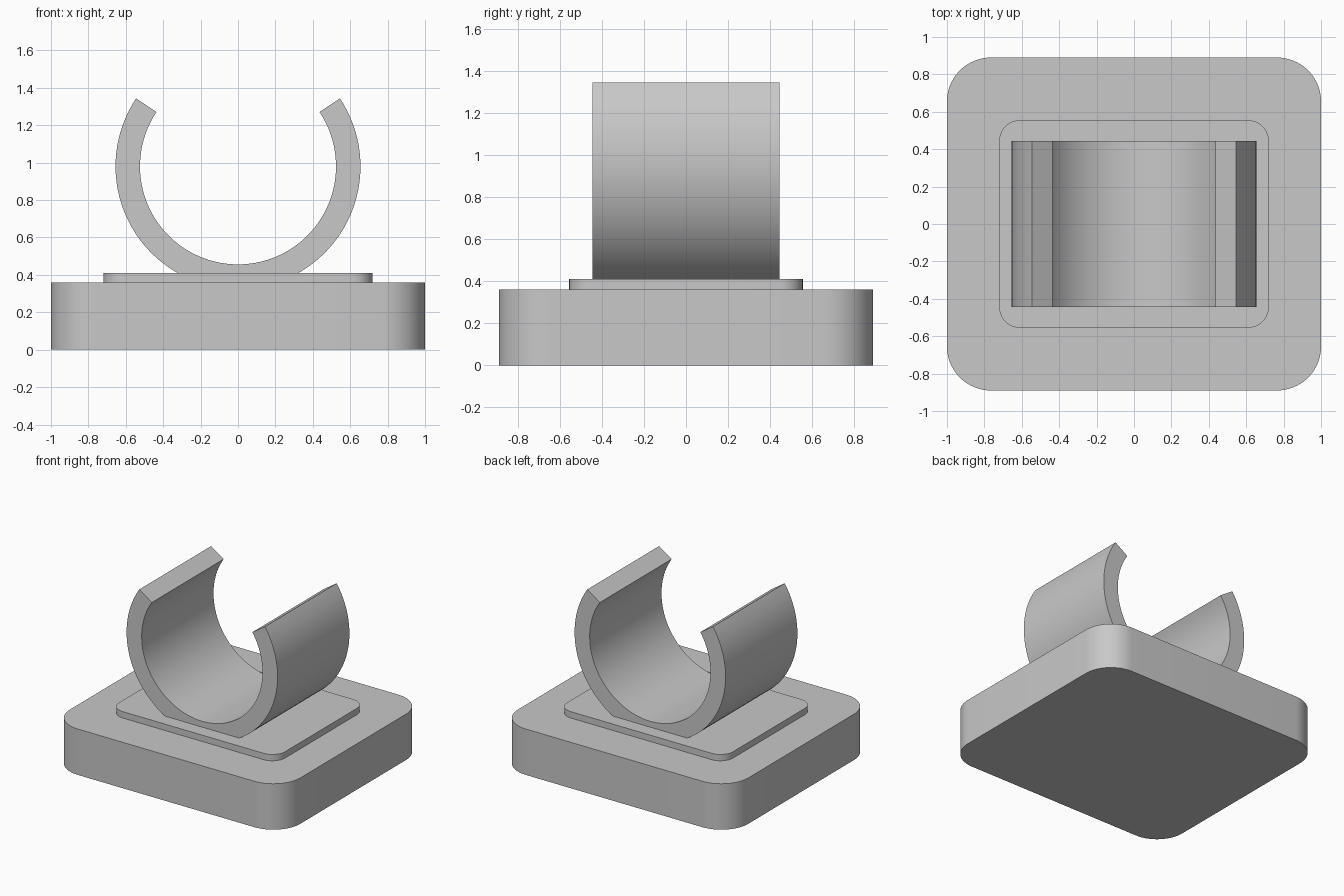
import bpy, bmesh
from math import cos, sin, pi, radians
from mathutils import Vector

cube = bpy.data.objects.get("Cube")
if cube:
    bpy.data.objects.remove(cube, do_unlink=True)

grey = bpy.data.materials.new("light grey")
grey.use_nodes = True
colour = (0.58, 0.58, 0.58, 1)
grey.diffuse_color = colour
grey.node_tree.nodes["Principled BSDF"].inputs["Base Color"].default_value = colour


def arc(cx, cy, r, start, end, steps):
    """Points along an arc, angles in degrees."""
    angles = [radians(start + (end - start) * i / steps) for i in range(steps + 1)]
    return [(cx + r * cos(a), cy + r * sin(a)) for a in angles]


def finish(name, bm):
    bmesh.ops.recalc_face_normals(bm, faces=bm.faces)
    mesh = bpy.data.meshes.new(name)
    bm.to_mesh(mesh)
    bm.free()
    mesh.materials.append(grey)
    obj = bpy.data.objects.new(name, mesh)
    bpy.context.collection.objects.link(obj)
    bpy.ops.object.select_all(action='DESELECT')
    bpy.context.view_layer.objects.active = obj
    obj.select_set(True)
    bpy.ops.object.shade_smooth_by_angle(angle=radians(30))
    return obj


def rounded_slab(name, hx, hy, r, z0, z1):
    """Rounded rectangle extruded upwards."""
    corners = [(1, 1), (-1, 1), (-1, -1), (1, -1)]
    outline = []
    for i, (sx, sy) in enumerate(corners):
        outline += arc(sx * (hx - r), sy * (hy - r), r, 90 * i, 90 * i + 90, 16)
    bm = bmesh.new()
    face = bm.faces.new([bm.verts.new((x, y, z0)) for x, y in outline])
    top = bmesh.ops.extrude_face_region(bm, geom=[face])["geom"]
    verts = [v for v in top if isinstance(v, bmesh.types.BMVert)]
    bmesh.ops.translate(bm, verts=verts, vec=Vector((0, 0, z1 - z0)))
    return finish(name, bm)


def open_ring(name, cz, r_in, r_out, tip, depth, steps=72):
    """C-shaped clip, open at the top, running along y."""
    bm = bmesh.new()
    outer = arc(0, cz, r_out, 180 - tip, 360 + tip, steps)
    inner = arc(0, cz, r_in, 180 - tip, 360 + tip, steps)
    # One cross-section loop of four points per step
    loops = []
    for (ox, oz), (ix, iz) in zip(outer, inner):
        section = [(ox, -depth, oz), (ox, depth, oz), (ix, depth, iz), (ix, -depth, iz)]
        loops.append([bm.verts.new(p) for p in section])
    for a, b in zip(loops, loops[1:]):
        for k in range(4):
            n = (k + 1) % 4
            bm.faces.new((a[k], a[n], b[n], b[k]))
    # Flat tips
    bm.faces.new(loops[0])
    bm.faces.new(loops[-1])
    return finish(name, bm)


rounded_slab("base", 1.0, 0.89, 0.235, 0, 0.36)
rounded_slab("raised_pad", 0.72, 0.555, 0.11, 0.34, 0.41)
open_ring("holder_clip", 0.98, 0.524, 0.655, 33.7, 0.445)
